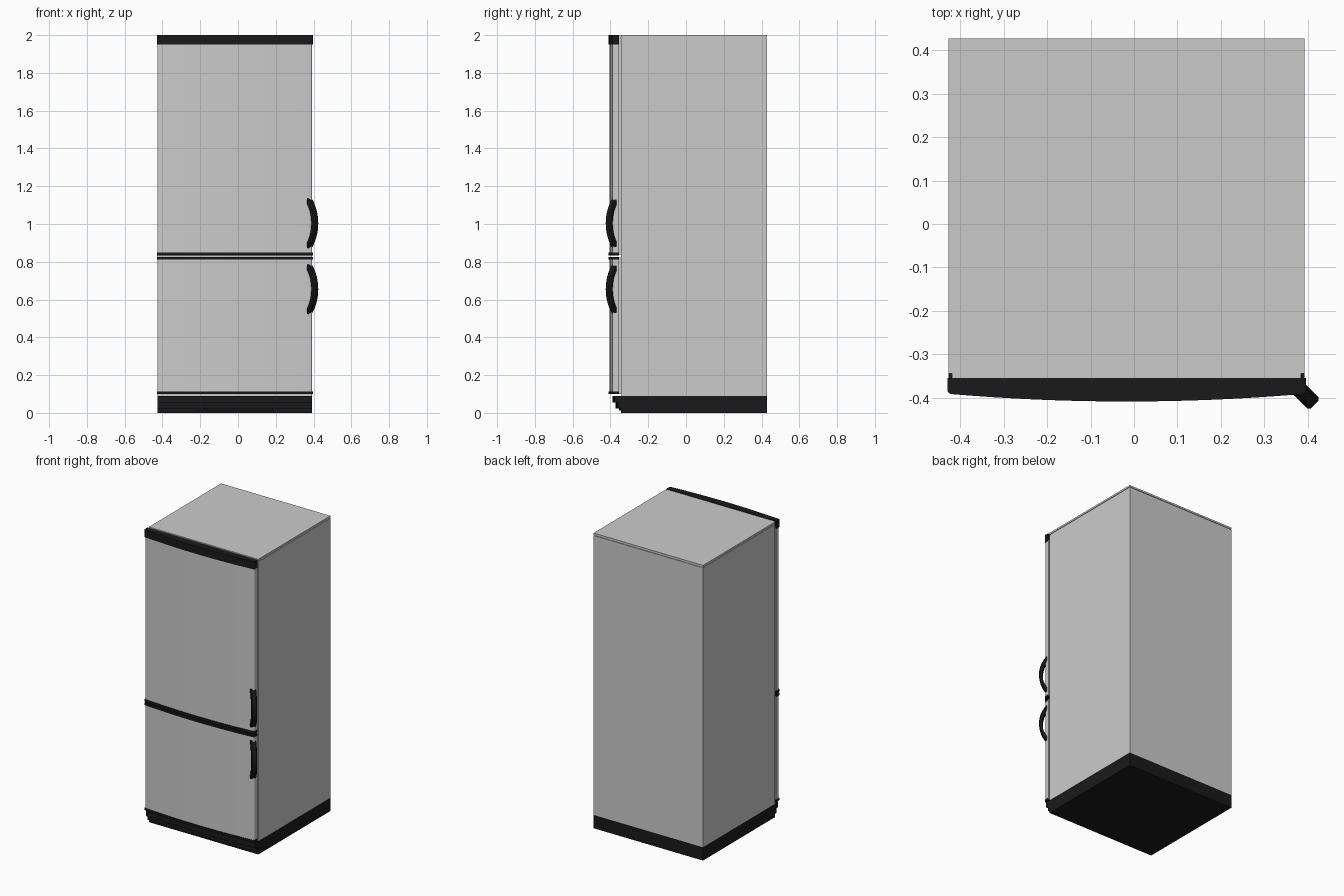
import bpy, bmesh, math
from mathutils import Vector

if "Cube" in bpy.data.objects:
    bpy.data.objects.remove(bpy.data.objects["Cube"])

CX = -0.017            # cabinet centre in x (handles stick out to the right)
HW = 0.41              # cabinet half width

black = bpy.data.materials.new("black_plastic")
black.diffuse_color = (0.01, 0.01, 0.01, 1)
black.use_nodes = True
black.node_tree.nodes["Principled BSDF"].inputs["Base Color"].default_value = black.diffuse_color


def finish(name, bm, mat=None, smooth=False):
    bmesh.ops.recalc_face_normals(bm, faces=bm.faces)
    me = bpy.data.meshes.new(name)
    bm.to_mesh(me)
    bm.free()
    ob = bpy.data.objects.new(name, me)
    bpy.context.collection.objects.link(ob)
    if mat:
        me.materials.append(mat)
    if smooth:
        bpy.ops.object.select_all(action='DESELECT')
        ob.select_set(True)
        bpy.context.view_layer.objects.active = ob
        bpy.ops.object.shade_smooth_by_angle(angle=math.radians(30))
    return ob


def prism(name, pts, z0, z1, mat=None, smooth=False):
    bm = bmesh.new()
    face = bm.faces.new([bm.verts.new((x, y, z0)) for x, y in pts])
    ext = bmesh.ops.extrude_face_region(bm, geom=[face])
    verts = [g for g in ext['geom'] if isinstance(g, bmesh.types.BMVert)]
    bmesh.ops.translate(bm, verts=verts, vec=(0, 0, z1 - z0))
    return finish(name, bm, mat, smooth)


def box(name, hw, y0, y1, z0, z1, mat=None):
    pts = [(CX - hw, y0), (CX + hw, y0), (CX + hw, y1), (CX - hw, y1)]
    return prism(name, pts, z0, z1, mat)


def bowed(hw, back, front, bow=0.017, r=0.01, n=24):
    """Door outline: flat back, rounded corners, gently bowed front."""
    edge = front + bow
    pts = [(CX - hw, back)]
    for i in range(5):
        a = math.pi / 2 * i / 4
        pts.append((CX - hw + r - r * math.cos(a), edge + r - r * math.sin(a)))
    for i in range(1, n):
        t = 2 * i / n - 1
        pts.append((CX + t * (hw - r), edge - bow * (1 - t * t)))
    for i in range(5):
        a = math.pi / 2 * i / 4
        pts.append((CX + hw - r + r * math.sin(a), edge + r - r * math.cos(a)))
    pts.append((CX + hw, back))
    return pts


# Cabinet with a shallow groove below its top panel
box("cabinet", HW, -0.344, 0.428, 0.09, 1.983)
box("top_groove", HW - 0.004, -0.340, 0.424, 1.983, 1.988)
box("top_panel", HW, -0.344, 0.428, 1.988, 2.0)

# Base and stepped plinth
box("base", HW, -0.344, 0.428, 0.0, 0.09, black)
for i, (front, z0, z1) in enumerate([(-0.390, 0.055, 0.09),
                                     (-0.372, 0.022, 0.055),
                                     (-0.355, 0.012, 0.022)]):
    prism(f"plinth_step_{i + 1}", bowed(HW, -0.34, front, 0.012, 0.002),
          z0, z1, black, True)

# Doors, gaskets and black trims
door = bowed(HW, -0.355, -0.405)
trim = bowed(HW + 0.003, -0.355, -0.409)
prism("upper_door", door, 0.845, 1.955, None, True)
prism("lower_door", door, 0.105, 0.82, None, True)
box("upper_gasket", HW - 0.008, -0.356, -0.343, 0.838, 1.997)
box("lower_gasket", HW - 0.008, -0.356, -0.343, 0.1, 0.823)
for name, z0, z1 in [("upper_door_cap", 1.949, 2.0),
                     ("upper_door_trim", 0.834, 0.85),
                     ("lower_door_trim", 0.811, 0.825),
                     ("bottom_door_trim", 0.099, 0.113)]:
    prism(name, trim, z0, z1, black, True)


# Arched handles, mounted diagonally on the right front corner
def handle(name, zc, half=0.136, sag=0.053, outer=0.589, thick=0.022, wide=0.036, n=16):
    R = (half * half + sag * sag) / (2 * sag)
    amax = math.asin(half / R)
    out = Vector((1, -1, 0)).normalized()
    side = Vector((1, 1, 0)).normalized()
    w, c = wide / 2, 0.006
    section = [(-thick, -w), (-c, -w), (0, -w + c),
               (0, w - c), (-c, w), (-thick, w)]
    bm = bmesh.new()
    rings = []
    for i in range(n + 1):
        a = -amax + 2 * amax * i / n
        ring = []
        for d, s in section:
            rad = R + d
            p = out * (outer - R + rad * math.cos(a)) + side * s
            p.z = zc + rad * math.sin(a)
            ring.append(bm.verts.new(p))
        rings.append(ring)
    m = len(section)
    for r0, r1 in zip(rings, rings[1:]):
        for k in range(m):
            bm.faces.new((r0[k], r0[(k + 1) % m], r1[(k + 1) % m], r1[k]))
    bm.faces.new(rings[0])
    bm.faces.new(rings[-1])
    finish(name, bm, black, True)


handle("upper_handle", 1.004)
handle("lower_handle", 0.655)
